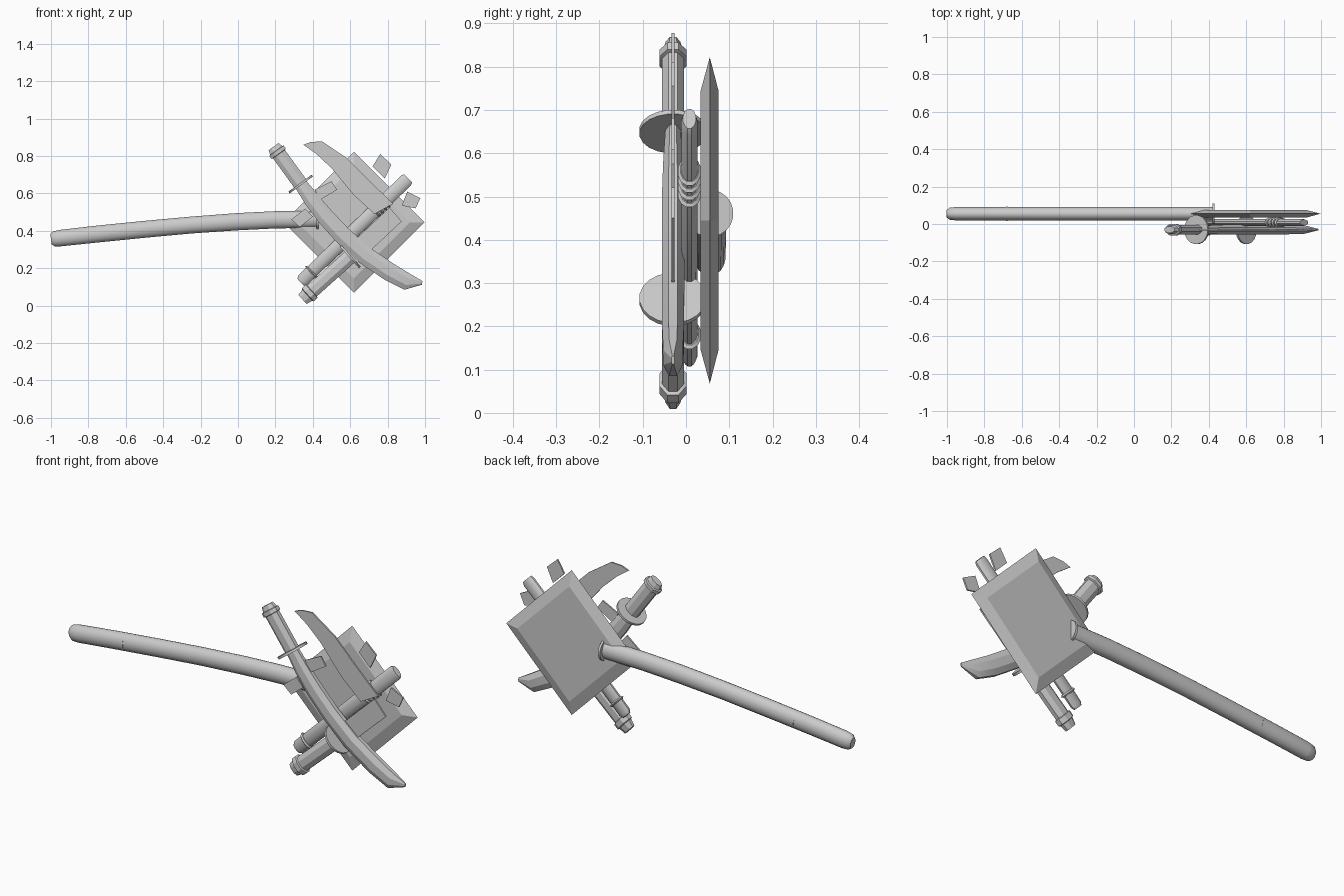
import bpy, bmesh, math
from mathutils import Vector

cube = bpy.data.objects.get("Cube")
if cube:
    bpy.data.objects.remove(cube, do_unlink=True)


def finish(name, bm, smooth=None):
    bmesh.ops.recalc_face_normals(bm, faces=bm.faces[:])
    mesh = bpy.data.meshes.new(name)
    bm.to_mesh(mesh)
    bm.free()
    obj = bpy.data.objects.new(name, mesh)
    bpy.context.collection.objects.link(obj)
    if smooth:
        bpy.ops.object.select_all(action='DESELECT')
        obj.select_set(True)
        bpy.context.view_layer.objects.active = obj
        bpy.ops.object.shade_smooth_by_angle(angle=math.radians(smooth))
    return obj


def skin(bm, rings):
    """Joins closed loops of points into a capped tube."""
    loops = [[bm.verts.new(p) for p in ring] for ring in rings]
    count = len(loops[0])
    for a, b in zip(loops, loops[1:]):
        for i in range(count):
            j = (i + 1) % count
            bm.faces.new((a[i], a[j], b[j], b[i]))
    bm.faces.new(loops[0])
    bm.faces.new(loops[-1])


def sweep(name, stations, y, sides=16, smooth=40):
    """Lofts oval sections along an x-z path of (x, z, width, depth)."""
    pts = [Vector((s[0], 0, s[1])) for s in stations]
    rings = []
    for i, (x, z, width, depth) in enumerate(stations):
        t = (pts[min(i + 1, len(pts) - 1)] - pts[max(i - 1, 0)]).normalized()
        side = Vector((-t.z, 0, t.x))
        k = 0.5 / math.cos(math.pi / sides)
        ring = []
        for s in range(sides):
            a = math.tau * (s + 0.5) / sides
            ring.append(pts[i] + side * (width * k * math.cos(a))
                        + Vector((0, y + depth * k * math.sin(a), 0)))
        rings.append(ring)
    bm = bmesh.new()
    skin(bm, rings)
    return finish(name, bm, smooth)


def along(start, end, profile):
    """Turns (fraction, width, depth) rows into stations on a straight line."""
    a, b = Vector(start), Vector(end)
    return [(*a.lerp(b, f), w, d) for f, w, d in profile]


def flat(name, outline, y, thickness=0.008):
    bm = bmesh.new()
    skin(bm, [[(x, y + s * thickness / 2, z) for x, z in outline] for s in (-1, 1)])
    return finish(name, bm)


def disc(name, centre, axis, radius, y, thickness=0.012):
    a = Vector(axis).normalized() * thickness / 2
    c = Vector(centre)
    size = radius * 2
    return sweep(name, [(*(c - a), size, size), (*(c + a), size, size)], y, 20)


FRONT = -0.03
BACK = 0.055

# Square head: a cushion with thin edges
bm = bmesh.new()
skin(bm, [[(0.62 + r * dx, y, 0.445 + r * dz)
           for dx, dz in ((1, 0), (0, 1), (-1, 0), (0, -1))]
          for r, y in ((0.3, 0.034), (0.377, BACK), (0.3, 0.075))])
finish("square_head", bm, 20)

# Long curved handle with end flange and seam band
sweep("long_handle", [
    (-1.0, 0.355, 0.055, 0.04), (-0.985, 0.357, 0.08, 0.064),
    (-0.95, 0.361, 0.088, 0.072), (-0.75, 0.383, 0.09, 0.072),
    (-0.5, 0.408, 0.09, 0.074), (-0.25, 0.431, 0.09, 0.074),
    (0, 0.449, 0.092, 0.074), (0.2, 0.459, 0.092, 0.074),
    (0.42, 0.462, 0.092, 0.074)], BACK, 20)
disc("handle_seam", (-0.68, 0.39), (1, 0.1), 0.038, BACK, 0.006)
disc("handle_flange", (0.425, 0.461), (1, 0), 0.054, BACK)

# Sword grips share one profile: pommel, collar, grip
GRIP = ((0, 0.065, 0.034), (0.1, 0.08, 0.046), (0.11, 0.095, 0.062),
        (0.19, 0.095, 0.062), (0.2, 0.078, 0.05), (1, 0.078, 0.05))
swords = {"long_sword": ((0.19, 0.85), (0.335, 0.65)),
          "short_sword": ((0.345, 0.033), (0.6, 0.262))}
for name, (pommel, guard) in swords.items():
    sweep(name + "_grip", along(pommel, guard, GRIP), FRONT, 8, 25)
    disc(name + "_guard", guard, Vector(guard) - Vector(pommel), 0.077, FRONT)

# Curved thick blade of the long sword
sweep("long_sword_blade", [
    (0.335, 0.65, 0.07, 0.035), (0.395, 0.565, 0.084, 0.046),
    (0.465, 0.478, 0.092, 0.052), (0.56, 0.375, 0.096, 0.052),
    (0.68, 0.268, 0.098, 0.052), (0.81, 0.18, 0.098, 0.05),
    (0.905, 0.128, 0.09, 0.045), (0.985, 0.122, 0.02, 0.008)], FRONT, 8, 25)

# Thin straight blade of the short sword
flat("short_sword_blade", [(0.57, 0.3), (0.635, 0.225), (0.875, 0.45),
                           (0.81, 0.525)], FRONT)

# Sickle: oval shaft, end cap band, lashing rings and thin curved blade
foot, top = (0.335, 0.125), (0.91, 0.68)
sweep("sickle_shaft", along(foot, top, (
    (0, 0.05, 0.026), (0.02, 0.07, 0.036), (0.98, 0.074, 0.038),
    (1, 0.062, 0.03))), 0.008, 12)
for i, f in enumerate((0.1, 0.69, 0.72, 0.75, 0.78)):
    sweep(f"shaft_ring_{i + 1}", along(foot, top, (
        (f - 0.008, 0.078, 0.042), (f, 0.09, 0.054), (f + 0.008, 0.078, 0.042))),
        0.008, 12)
flat("sickle_blade", [
    (0.35, 0.86), (0.39, 0.875), (0.45, 0.878), (0.58, 0.79), (0.71, 0.66),
    (0.83, 0.545), (0.73, 0.49), (0.62, 0.59), (0.5, 0.735), (0.42, 0.81)], FRONT)

# Loose thin diamond plates
diamonds = {
    "upper": [(0.76, 0.81), (0.82, 0.755), (0.785, 0.68), (0.72, 0.745)],
    "outer": [(0.905, 0.61), (0.975, 0.575), (0.95, 0.52), (0.875, 0.535)],
    "inner": [(0.41, 0.62), (0.5, 0.665), (0.53, 0.62), (0.44, 0.565)],
    "lower": [(0.285, 0.46), (0.36, 0.52), (0.4, 0.475), (0.33, 0.42)],
}
for name, outline in diamonds.items():
    flat(name + "_diamond", outline, FRONT)
